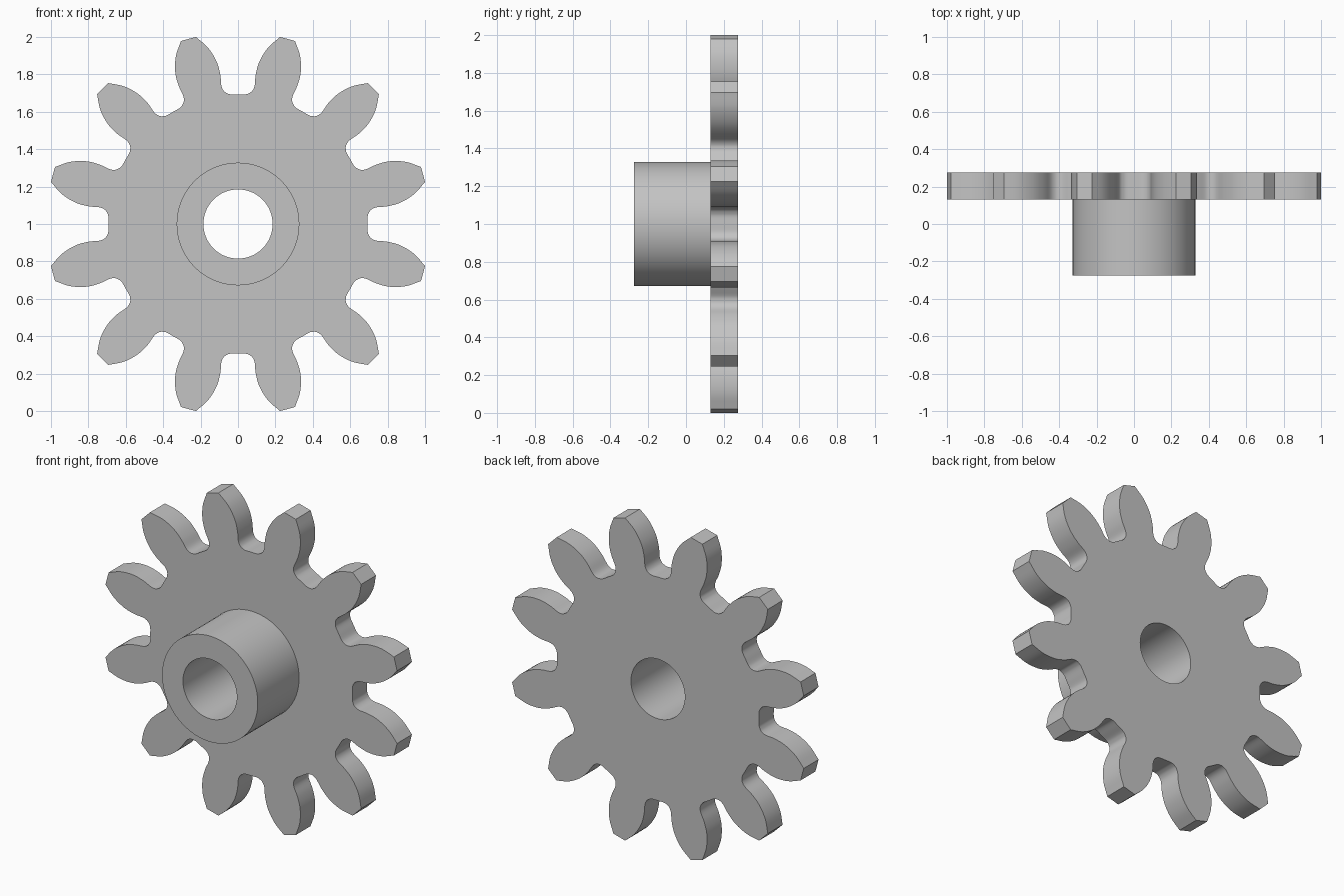
import bpy
import bmesh
import math
from mathutils import Vector, Matrix

cube = bpy.data.objects.get("Cube")
if cube:
    bpy.data.objects.remove(cube, do_unlink=True)

TEETH = 12
BORE = 0.185
HUB = 0.328
CENTRE = Vector((0, 0, 1))

grey = bpy.data.materials.new("plain grey")
grey.use_nodes = True
colour = (0.55, 0.55, 0.55, 1)
grey.diffuse_color = colour
grey.node_tree.nodes["Principled BSDF"].inputs["Base Color"].default_value = colour


def circle(radius, count=72):
    return [Vector((radius * math.sin(math.tau * i / count),
                    radius * math.cos(math.tau * i / count))) for i in range(count)]


def smooth_path(points, steps=4):
    """Catmull-Rom curve through the points."""
    ends = [2 * points[0] - points[1], *points, 2 * points[-1] - points[-2]]
    path = []
    for a, b, c, d in zip(ends, ends[1:], ends[2:], ends[3:]):
        for s in range(steps):
            t = s / steps
            path.append(0.5 * (2 * b + (c - a) * t + (2 * a - 5 * b + 4 * c - d) * t ** 2
                               + (3 * b - a - 3 * c + d) * t ** 3))
    return path + [points[-1]]


def gear_outline():
    # Half of one tooth gap: root, fillet, flank, tip corner
    half = [Vector(p) for p in ((0, 0.693), (0.038, 0.693), (0.058, 0.699), (0.076, 0.712),
                                (0.089, 0.74), (0.095, 0.8), (0.115, 0.87),
                                (0.16, 0.942), (0.225, 1.0))]
    right = smooth_path(half)
    left = [Vector((-p.x, p.y)) for p in reversed(right[1:])]
    gap = left + right
    return [Matrix.Rotation(-math.tau * k / TEETH, 2) @ p
            for k in range(TEETH) for p in gap]


def pierced_solid(name, outline, hole, front, back):
    """Extrude an outline with a hole along y."""
    bm = bmesh.new()
    edges = []
    for loop in (outline, hole):
        verts = [bm.verts.new((p.x, front, p.y)) for p in loop]
        edges += [bm.edges.new((a, b)) for a, b in zip(verts, verts[1:] + verts[:1])]
    bmesh.ops.triangle_fill(bm, edges=edges, use_beauty=True, use_dissolve=False)
    grown = bmesh.ops.extrude_face_region(bm, geom=bm.faces[:], use_keep_orig=True)
    moved = [v for v in grown["geom"] if isinstance(v, bmesh.types.BMVert)]
    bmesh.ops.translate(bm, verts=moved, vec=(0, back - front, 0))
    bmesh.ops.recalc_face_normals(bm, faces=bm.faces[:])
    mesh = bpy.data.meshes.new(name)
    bm.to_mesh(mesh)
    bm.free()
    mesh.materials.append(grey)
    obj = bpy.data.objects.new(name, mesh)
    obj.location = CENTRE
    bpy.context.collection.objects.link(obj)
    bpy.ops.object.select_all(action='DESELECT')
    obj.select_set(True)
    bpy.context.view_layer.objects.active = obj
    bpy.ops.object.shade_smooth_by_angle(angle=math.radians(30))


# Toothed plate at the back, hub in front, one bore through both
pierced_solid("toothed_plate", gear_outline(), circle(BORE), 0.13, 0.275)
pierced_solid("hub", circle(HUB), circle(BORE), -0.275, 0.13)
